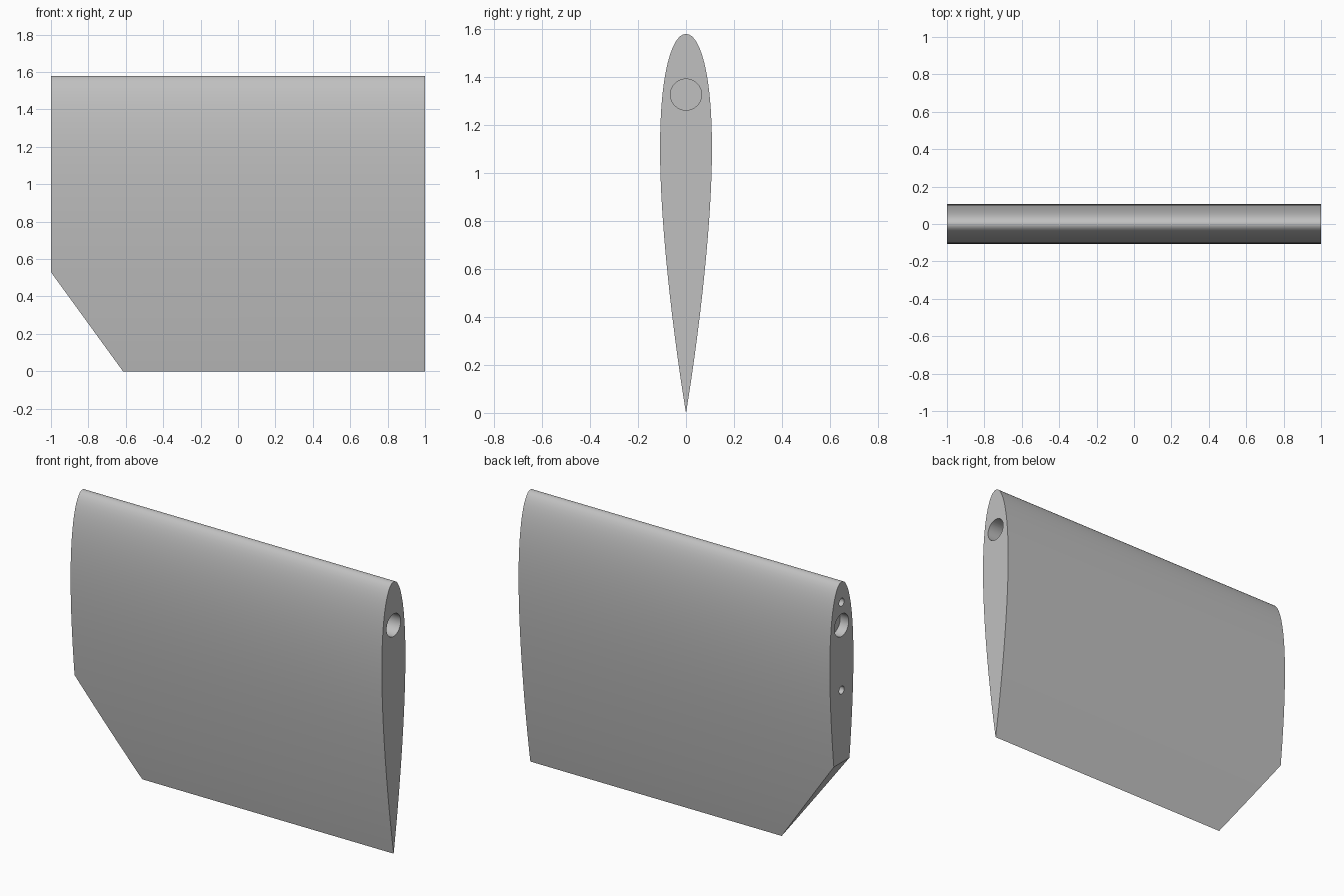
import bpy, bmesh, math
from mathutils import Vector

cube = bpy.data.objects.get("Cube")
if cube:
    bpy.data.objects.remove(cube, do_unlink=True)

CHORD, THICK, HALF_SPAN = 1.58, 0.137, 1.0
STEPS = 40

grey = bpy.data.materials.new("plain_grey")
grey.use_nodes = True
colour = (0.53, 0.53, 0.53, 1)
grey.diffuse_color = colour
grey.node_tree.nodes["Principled BSDF"].inputs["Base Color"].default_value = colour


def half_width(t):
    """Symmetric foil half thickness at chord fraction t, closed at the tail."""
    return 5 * THICK * CHORD * (0.2969 * math.sqrt(t) - 0.126 * t - 0.3516 * t**2
                                + 0.2843 * t**3 - 0.1036 * t**4)


# Foil outline: nose at the top, tail at the bottom
fractions = [(1 - math.cos(math.pi * i / STEPS)) / 2 for i in range(STEPS + 1)]
side = [(half_width(t), CHORD * (1 - t)) for t in fractions]
side[0], side[-1] = (0, CHORD), (0, 0)
outline = side + [(-y, z) for y, z in side[-2:0:-1]]

# Blade: extrude the outline along the span
bm = bmesh.new()
end = bm.faces.new([bm.verts.new((-HALF_SPAN, y, z)) for y, z in outline])
moved = bmesh.ops.extrude_face_region(bm, geom=[end], use_keep_orig=True)["geom"]
bmesh.ops.translate(bm, vec=(2 * HALF_SPAN, 0, 0),
                    verts=[g for g in moved if isinstance(g, bmesh.types.BMVert)])

# Sloped lower corner
a, b = Vector((-HALF_SPAN, 0, 0.53)), Vector((-0.615, 0, 0))
normal = (b - a).cross(Vector((0, 1, 0)))
if normal.x > 0:
    normal.negate()
cut = bmesh.ops.bisect_plane(bm, geom=bm.verts[:] + bm.edges[:] + bm.faces[:],
                             plane_co=a, plane_no=normal, clear_outer=True)
rim = [g for g in cut["geom_cut"] if isinstance(g, bmesh.types.BMEdge)]
bmesh.ops.holes_fill(bm, edges=[e for e in bm.edges if e.is_boundary], sides=0)
bmesh.ops.recalc_face_normals(bm, faces=bm.faces[:])
mesh = bpy.data.meshes.new("rudder_blade")
bm.to_mesh(mesh)
bm.free()
blade = bpy.data.objects.new("rudder_blade", mesh)
bpy.context.collection.objects.link(blade)
mesh.materials.append(grey)


def drill(x_end, z, radius, depth):
    """Blind round hole along x in one end of the blade."""
    bpy.ops.mesh.primitive_cylinder_add(vertices=40, radius=radius, depth=2 * depth,
                                        location=(x_end, 0, z),
                                        rotation=(0, math.pi / 2, 0))
    cutter = bpy.context.object
    cutter.name = "hole_cutter"
    cutter.hide_render = True
    cutter.data.materials.append(grey)
    mod = blade.modifiers.new("hole", 'BOOLEAN')
    mod.operation, mod.solver, mod.object = 'DIFFERENCE', 'EXACT', cutter
    bpy.ops.object.select_all(action='DESELECT')
    blade.select_set(True)
    bpy.context.view_layer.objects.active = blade
    bpy.ops.object.modifier_apply(modifier=mod.name)
    bpy.data.objects.remove(cutter, do_unlink=True)


# Shaft hole, then the shallow socket and two pin holes at the other end
drill(HALF_SPAN, 1.327, 0.065, 0.3)
drill(-HALF_SPAN, 1.327, 0.065, 0.055)
drill(-HALF_SPAN, 1.46, 0.023, 0.055)
drill(-HALF_SPAN, 0.95, 0.023, 0.055)

bpy.ops.object.shade_smooth_by_angle(angle=math.radians(30))
